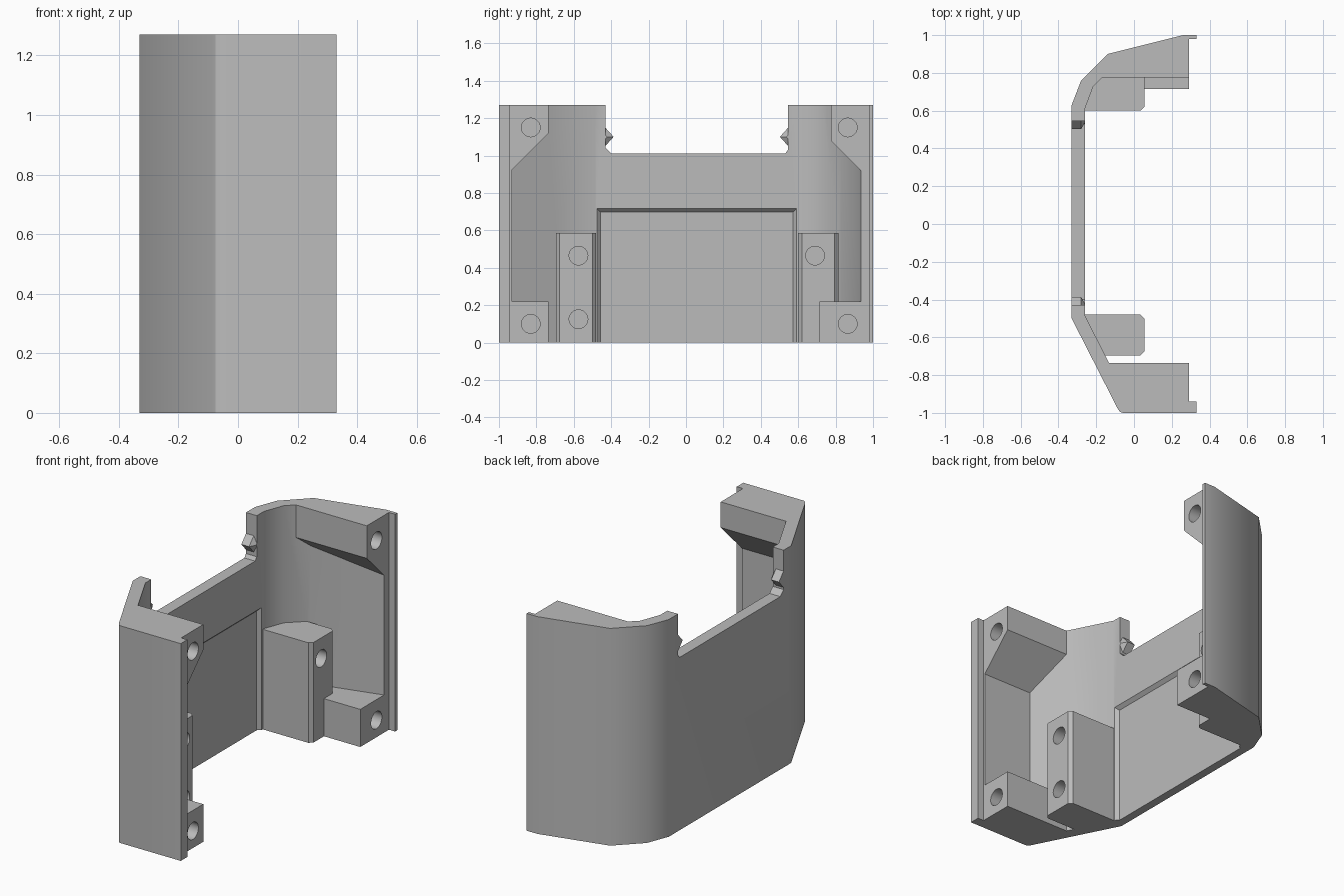
import bpy, bmesh, math

cube = bpy.data.objects.get("Cube")
if cube:
    bpy.data.objects.remove(cube, do_unlink=True)

HEIGHT = 1.27

grey = bpy.data.materials.new("plain grey")
grey.use_nodes = True
grey.diffuse_color = (0.5, 0.5, 0.5, 1)
grey.node_tree.nodes["Principled BSDF"].inputs["Base Color"].default_value = (0.5, 0.5, 0.5, 1)


def loft(name, rings):
    """Closed solid through rings of 3D points with equal counts."""
    bm = bmesh.new()
    loops = [[bm.verts.new(p) for p in ring] for ring in rings]
    bm.faces.new(loops[0])
    bm.faces.new(loops[-1])
    n = len(loops[0])
    for a, b in zip(loops, loops[1:]):
        for i in range(n):
            j = (i + 1) % n
            bm.faces.new((a[i], a[j], b[j], b[i]))
    bmesh.ops.recalc_face_normals(bm, faces=bm.faces)
    mesh = bpy.data.meshes.new(name)
    bm.to_mesh(mesh)
    bm.free()
    mesh.materials.append(grey)
    obj = bpy.data.objects.new(name, mesh)
    bpy.context.collection.objects.link(obj)
    return obj


def upright(name, plan, low, high):
    """Extrude a plan outline upward; low is a function of y."""
    return loft(name, [[(x, y, low(y)) for x, y in plan],
                       [(x, y, high) for x, y in plan]])


def combine(target, part, operation):
    mod = target.modifiers.new(part.name, 'BOOLEAN')
    mod.operation = operation
    mod.solver = 'EXACT'
    mod.object = part
    bpy.context.view_layer.objects.active = target
    bpy.ops.object.modifier_apply(modifier=mod.name)
    bpy.data.objects.remove(part, do_unlink=True)


def floor(y):
    return 0.0


def slope(y):
    return 1.855 - abs(y)


# Bent wall with a lip along each open edge
outer = [(0.33, 1), (0.26, 1), (-0.14, 0.9), (-0.28, 0.76), (-0.33, 0.63),
         (-0.33, -0.5), (-0.085, -0.98), (-0.075, -0.994), (-0.06, -1), (0.33, -1)]
inner = [(0.33, -0.94), (0.29, -0.94), (0.29, -0.93), (-0.033, -0.93),
         (-0.26, -0.484), (-0.26, 0.61), (-0.215, 0.73), (-0.11, 0.83),
         (0.29, 0.935), (0.29, 0.98), (0.33, 0.98)]
housing = upright("housing_shell", outer + inner, floor, HEIGHT)

# Open notch in the top of the wall
notch = [(-0.43, 1.4), (-0.43, 1.04), (-0.4, 1.01), (0.53, 1.01), (0.545, 1.03), (0.545, 1.4)]
combine(housing, loft("notch", [[(x, y, z) for y, z in notch] for x in (-0.4, -0.2)]), 'DIFFERENCE')

# Shallow bevelled recess on the inside of the wall
def recess_ring(x, d):
    return [(x, y, z) for y, z in ((-0.475 + d, -0.1), (0.59 - d, -0.1),
                                   (0.59 - d, 0.715 - d), (-0.475 + d, 0.715 - d))]


combine(housing, loft("recess", [recess_ring(-0.25, -0.01), recess_ring(-0.28, 0.018)]), 'DIFFERENCE')

# Corner blocks: square at the bottom, sloped underneath at the top
front_block = [(0.29, -0.96), (0.29, -0.735), (-0.15, -0.735), (-0.04, -0.96)]
back_low = [(0.29, 0.715), (0.29, 0.955), (-0.12, 0.86), (-0.23, 0.75), (-0.245, 0.715)]
back_high = [(0.29, 0.775), (0.29, 0.955), (-0.12, 0.86), (-0.2, 0.775)]
# Chamfered screw posts
front_post = [(-0.29, -0.48), (0.035, -0.48), (0.055, -0.5),
              (0.055, -0.675), (0.035, -0.695), (-0.18, -0.695)]
back_post = [(-0.29, 0.6), (0.035, 0.6), (0.055, 0.62),
             (0.055, 0.795), (0.035, 0.815), (-0.17, 0.815)]
for name, plan, low, high in (
        ("front_post", front_post, floor, 0.585),
        ("back_post", back_post, floor, 0.585),
        ("front_bottom_block", front_block, floor, 0.22),
        ("back_bottom_block", back_low, floor, 0.22),
        ("front_top_block", front_block, slope, HEIGHT),
        ("back_top_block", back_high, slope, HEIGHT)):
    combine(housing, upright(name, plan, low, high), 'UNION')

# Small pointed catches on the notch sides
for name, edge, side in (("front_catch", -0.45, 1), ("back_catch", 0.565, -1)):
    rings = [[(x, edge, 1.1 + 0.07 * s), (x, edge + side * 0.063 * s, 1.1), (x, edge, 1.1 - 0.07 * s)]
             for x, s in ((-0.33, 1), (-0.28, 1), (-0.26, 0.45))]
    combine(housing, loft(name, rings), 'UNION')

# Blind screw holes
def hole(y, z, start, end, r=0.05, sides=32):
    angles = [math.tau * i / sides for i in range(sides)]
    rings = [[(x, y + r * math.cos(a), z + r * math.sin(a)) for a in angles] for x in (start, end)]
    combine(housing, loft("hole", rings), 'DIFFERENCE')


for y in (-0.83, 0.865):
    for z in (0.1, 1.15):
        hole(y, z, 0.4, -0.03)
for y, z in ((-0.575, 0.125), (-0.575, 0.465), (0.69, 0.465)):
    hole(y, z, 0.1, -0.12)

# Smooth the rounded bends, keep edges crisp
bpy.ops.object.select_all(action='DESELECT')
housing.select_set(True)
bpy.context.view_layer.objects.active = housing
bpy.ops.object.shade_smooth_by_angle(angle=math.radians(32))
